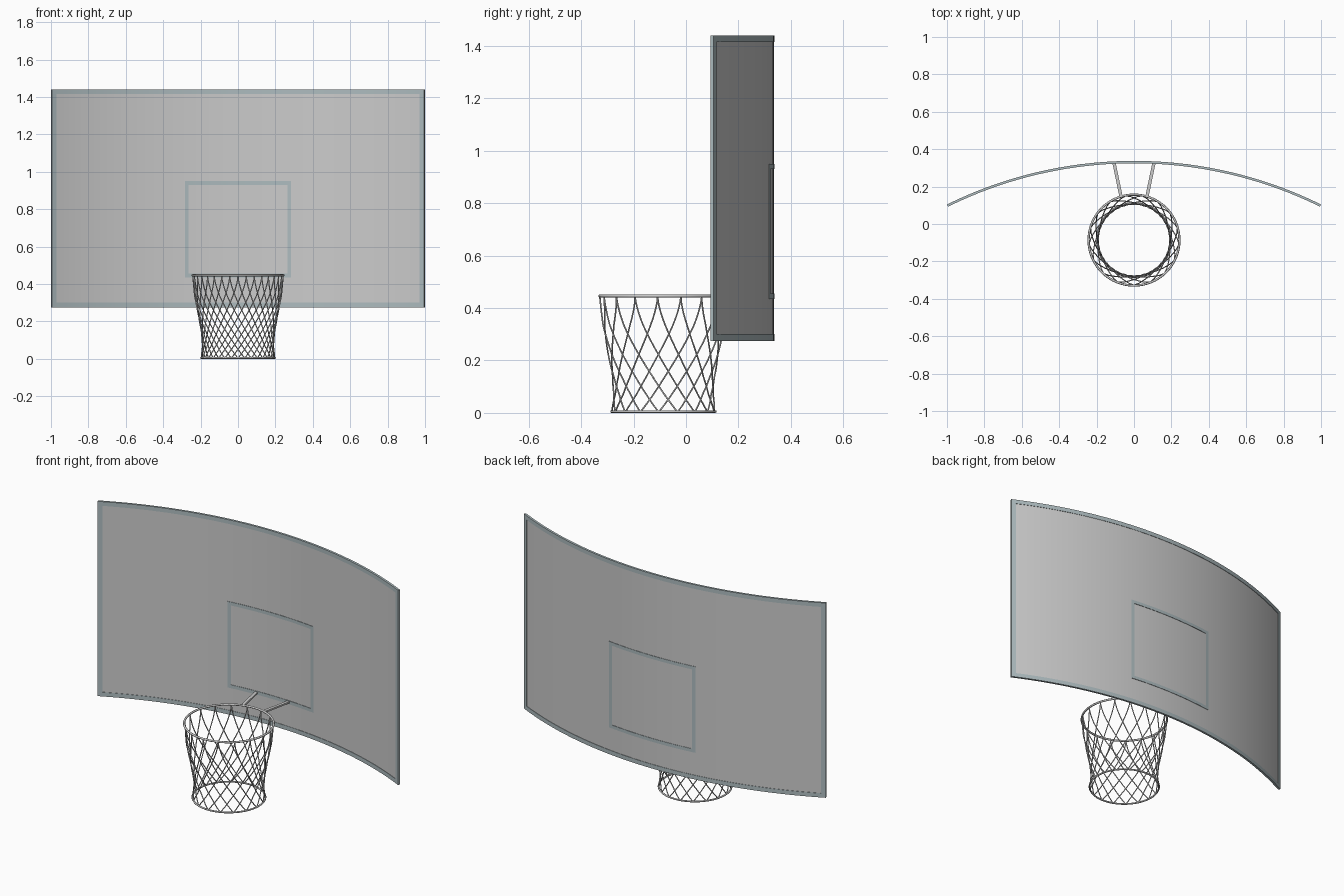
import bpy, bmesh, math

if "Cube" in bpy.data.objects:
    bpy.data.objects.remove(bpy.data.objects["Cube"])

R, CY = 2.254, -1.923          # bend of the board: radius and centre in y
RIM = (0, -0.086)              # centre of the hoop
FRAME = bpy.data.materials.new("frame_grey")
FRAME.diffuse_color = (0.42, 0.50, 0.52, 1)
FRAME.use_nodes = True
FRAME.node_tree.nodes["Principled BSDF"].inputs["Base Color"].default_value = FRAME.diffuse_color


def finish(name, bm, mat=None):
    bmesh.ops.recalc_face_normals(bm, faces=bm.faces)
    me = bpy.data.meshes.new(name)
    bm.to_mesh(me)
    bm.free()
    ob = bpy.data.objects.new(name, me)
    bpy.context.collection.objects.link(ob)
    if mat:
        me.materials.append(mat)
    bpy.ops.object.select_all(action='DESELECT')
    ob.select_set(True)
    bpy.context.view_layer.objects.active = ob
    bpy.ops.object.shade_smooth_by_angle(angle=math.radians(35))
    return ob


def bent_slab(bm, x0, x1, z0, z1, half):
    """Box that follows the bend of the board."""
    a0, a1 = math.asin(x0 / R), math.asin(x1 / R)
    n = max(1, round((a1 - a0) / 0.024))
    rings = []
    for i in range(n + 1):
        a = a0 + (a1 - a0) * i / n
        rings.append([bm.verts.new((r * math.sin(a), CY + r * math.cos(a), z))
                      for r, z in ((R - half, z0), (R + half, z0), (R + half, z1), (R - half, z1))])
    for p, q in zip(rings, rings[1:]):
        for k in range(4):
            j = (k + 1) % 4
            bm.faces.new((p[k], p[j], q[j], q[k]))
    bm.faces.new(rings[0])
    bm.faces.new(rings[-1])


def bent_frame(name, x, z0, z1, w, half):
    bm = bmesh.new()
    bent_slab(bm, -x, -x + w, z0, z1, half)
    bent_slab(bm, x - w, x, z0, z1, half)
    bent_slab(bm, -x + w, x - w, z0, z0 + w, half)
    bent_slab(bm, -x + w, x - w, z1 - w, z1, half)
    finish(name, bm, FRAME)


def tubes(name, paths, radius, cyclic=False):
    cu = bpy.data.curves.new(name, 'CURVE')
    cu.dimensions = '3D'
    cu.bevel_depth = radius
    cu.bevel_resolution = 2
    cu.use_fill_caps = not cyclic
    for path in paths:
        sp = cu.splines.new('POLY')
        sp.points.add(len(path) - 1)
        for pt, co in zip(sp.points, path):
            pt.co = (*co, 1)
        sp.use_cyclic_u = cyclic
        sp.use_smooth = True
    ob = bpy.data.objects.new(name, cu)
    bpy.context.collection.objects.link(ob)


def polar(r, a, z):
    return (RIM[0] + r * math.sin(a), RIM[1] - r * math.cos(a), z)


# Curved board with outer border and target rectangle
bm = bmesh.new()
bent_slab(bm, -0.985, 0.985, 0.285, 1.43, 0.004)
finish("backboard", bm)
bent_frame("board_border", 0.997, 0.275, 1.44, 0.025, 0.0065)
bent_frame("target_rectangle", 0.285, 0.435, 0.95, 0.02, 0.0065)

# Hoop and lower net ring
circle = [2 * math.pi * i / 64 for i in range(64)]
tubes("hoop_rim", [[polar(0.243, a, 0.446) for a in circle]], 0.006, True)
tubes("net_bottom_ring", [[polar(0.198, a, 0.005) for a in circle]], 0.005, True)

# Net strands: twist grows towards the bottom, in both directions
PROFILE = [(0, 0.243), (0.25, 0.232), (0.5, 0.211), (0.7, 0.195), (0.85, 0.190), (1, 0.197)]


def net_radius(t):
    for (t0, r0), (t1, r1) in zip(PROFILE, PROFILE[1:]):
        if t <= t1:
            return r0 + (r1 - r0) * (t - t0) / (t1 - t0)
    return PROFILE[-1][1]


N, STEPS, TWIST = 17, 20, 1.1
strands = []
for k in range(N):
    for s in (-1, 1):
        strands.append([polar(net_radius(i / STEPS),
                              2 * math.pi * k / N + s * TWIST * (i / STEPS) ** 1.6,
                              0.446 - 0.441 * i / STEPS) for i in range(STEPS + 1)])
tubes("net_strands", strands, 0.003)

# Two flat bars joining hoop and board
for side, s in (("left", -1), ("right", 1)):
    bm = bmesh.new()
    ends = [[bm.verts.new((s * x + dx, y, z)) for dx, z in
             ((-0.009, 0.441), (0.009, 0.441), (0.009, 0.451), (-0.009, 0.451))]
            for x, y in ((0.07, 0.150), (0.107, 0.328))]
    for k in range(4):
        j = (k + 1) % 4
        bm.faces.new((ends[0][k], ends[0][j], ends[1][j], ends[1][k]))
    bm.faces.new(ends[0])
    bm.faces.new(ends[1])
    finish("bracket_" + side, bm)
